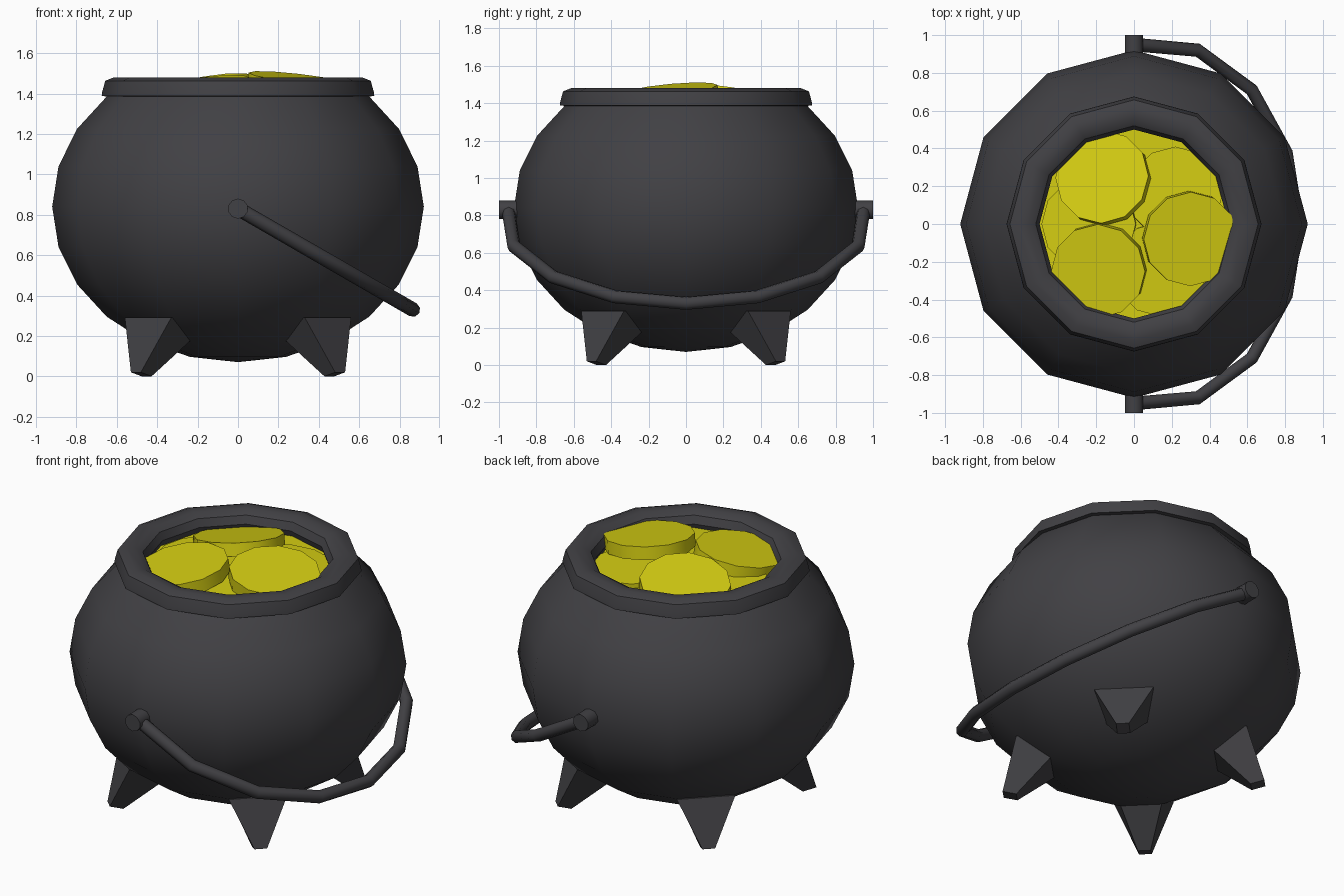
import bpy, bmesh, math
from mathutils import Vector, Matrix

if "Cube" in bpy.data.objects:
    bpy.data.objects.remove(bpy.data.objects["Cube"])


def material(name, color):
    m = bpy.data.materials.new(name)
    m.diffuse_color = (*color, 1)
    m.use_nodes = True
    m.node_tree.nodes["Principled BSDF"].inputs["Base Color"].default_value = m.diffuse_color
    return m


IRON = material("dark_iron", (0.053, 0.052, 0.058))
GOLD = material("yellow_gold", (0.66, 0.61, 0.006))


def finish(name, bm, mat, smooth=None):
    bmesh.ops.recalc_face_normals(bm, faces=bm.faces)
    me = bpy.data.meshes.new(name)
    bm.to_mesh(me)
    bm.free()
    me.materials.append(mat)
    ob = bpy.data.objects.new(name, me)
    bpy.context.collection.objects.link(ob)
    if smooth:
        bpy.ops.object.select_all(action='DESELECT')
        ob.select_set(True)
        bpy.context.view_layer.objects.active = ob
        bpy.ops.object.shade_smooth_by_angle(angle=math.radians(smooth))
    return ob


def lathe(name, profile, mat, smooth, sides=12):
    bm = bmesh.new()
    vs = [bm.verts.new((r, 0, z)) for r, z in profile]
    es = [bm.edges.new(p) for p in zip(vs, vs[1:])]
    bmesh.ops.spin(bm, geom=vs + es, axis=(0, 0, 1), cent=(0, 0, 0),
                   angle=2 * math.pi, steps=sides, use_duplicate=False)
    bmesh.ops.remove_doubles(bm, verts=bm.verts, dist=0.0005)
    return finish(name, bm, mat, smooth)


# Round pot body: squashed sphere, open at the top
body = [(0.92 * math.sin(math.radians(a)), 0.84 - 0.77 * math.cos(math.radians(a)))
        for a in range(0, 136, 15)]
lathe("pot_body", body, IRON, 40)

# Rim with bevelled lip and inner wall
lathe("pot_rim", [(0.62, 1.385), (0.675, 1.387), (0.672, 1.41), (0.657, 1.463),
                  (0.615, 1.48), (0.56, 1.478), (0.52, 1.455), (0.50, 1.41),
                  (0.52, 1.35), (0.60, 1.30)], IRON, 35)


# Four tapered feet on the diagonals
def foot(name, angle):
    bm = bmesh.new()
    pts = [(0.64, 0.035, 0), (0.715, 0.035, 0.02), (0.63, 0.162, 0.29), (0.32, 0.162, 0.29)]
    left = [bm.verts.new((r, t, z)) for r, t, z in pts]
    right = [bm.verts.new((r, -t, z)) for r, t, z in pts]
    bm.faces.new(left)
    bm.faces.new(right[::-1])
    for i in range(4):
        j = (i + 1) % 4
        bm.faces.new((left[i], right[i], right[j], left[j]))
    bmesh.ops.rotate(bm, verts=bm.verts, cent=(0, 0, 0),
                     matrix=Matrix.Rotation(math.radians(angle), 3, 'Z'))
    finish(name, bm, IRON)


for n, a in (("back_right", 45), ("back_left", 135), ("front_left", 225), ("front_right", 315)):
    foot(n + "_foot", a)

# Handle pegs on the front and back
for n, s in (("front", -1), ("back", 1)):
    bm = bmesh.new()
    bmesh.ops.create_cone(bm, cap_ends=True, segments=10, radius1=0.05, radius2=0.05, depth=0.16,
                          matrix=Matrix.Translation((0, s * 0.92, 0.83))
                          @ Matrix.Rotation(math.pi / 2, 4, 'X'))
    finish(n + "_handle_peg", bm, IRON, 40)

# Swinging handle: round bar along a half loop hanging 30 degrees down to +x
half = [(0.0, 0.95), (0.39, 0.92), (0.72, 0.71), (0.93, 0.38)]
loop = half + [(1.0, 0)] + [(d, -y) for d, y in half[::-1]]
path = [Vector((d * math.cos(math.pi / 6), y, 0.83 - d * 0.5)) for d, y in loop]
flat_normal = Vector((0.5, 0, math.cos(math.pi / 6)))
bm = bmesh.new()
rings = []
for i, p in enumerate(path):
    t_in = (p - path[max(i - 1, 0)]).normalized()
    t_out = (path[min(i + 1, len(path) - 1)] - p).normalized()
    side = (t_in + t_out).normalized().cross(flat_normal)
    rings.append([bm.verts.new(p + 0.036 * (side * math.cos(k * math.pi / 4)
                                            + flat_normal * math.sin(k * math.pi / 4)))
                  for k in range(8)])
for a, b in zip(rings, rings[1:]):
    for k in range(8):
        m = (k + 1) % 8
        bm.faces.new((a[k], a[m], b[m], b[k]))
bm.faces.new(rings[0])
bm.faces.new(rings[-1][::-1])
finish("handle_bar", bm, IRON, 50)


# Tilted coins: x, y and z of the top centre, then slope along x and y
def coin(name, x, y, z, sx, sy, r=0.25, depth=0.075):
    normal = Vector((-sx, -sy, 1)).normalized()
    rot = Vector((0, 0, 1)).rotation_difference(normal).to_matrix().to_4x4()
    bm = bmesh.new()
    bmesh.ops.create_cone(bm, cap_ends=True, segments=12, radius1=r, radius2=r, depth=depth,
                          matrix=Matrix.Translation(Vector((x, y, z)) - normal * depth / 2) @ rot)
    finish(name, bm, GOLD, 40)


coins = [(-0.17, 0.25, 1.44, 0.18, -0.18), (-0.19, -0.25, 1.45, 0.12, 0.12),
         (0.30, -0.08, 1.475, -0.115, 0.09), (0.22, 0.16, 1.405, -0.05, -0.05),
         (-0.24, 0.0, 1.40, 0.06, 0.0), (0.14, -0.24, 1.395, 0.0, 0.05)]
for i, c in enumerate(coins):
    coin("coin_%d" % (i + 1), *c)

# Gold filling below the loose coins
coin("gold_fill", 0, 0, 1.375, 0, 0, 0.53, 0.06)
